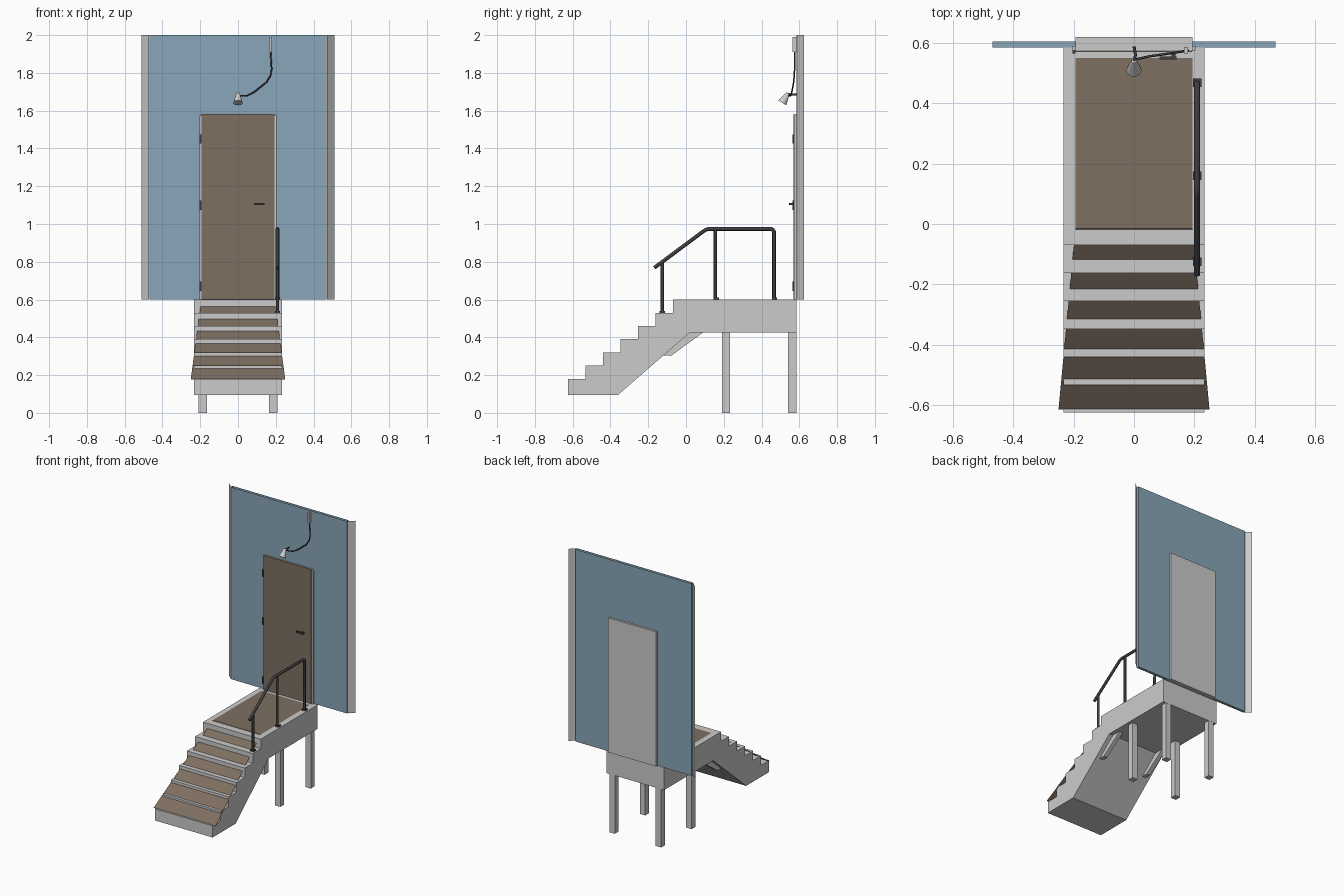
import bpy, bmesh, math
from mathutils import Vector

if "Cube" in bpy.data.objects:
    bpy.data.objects.remove(bpy.data.objects["Cube"])


def material(name, rgb):
    m = bpy.data.materials.new(name)
    m.diffuse_color = (*rgb, 1)
    m.use_nodes = True
    m.node_tree.nodes["Principled BSDF"].inputs["Base Color"].default_value = m.diffuse_color
    return m


BLUE = material("blue_paint", (0.25, 0.38, 0.48))
BROWN = material("brown_mat", (0.21, 0.16, 0.12))
DARK = material("dark_metal", (0.05, 0.05, 0.055))


def finish(name, bm, mat=None):
    me = bpy.data.meshes.new(name)
    bm.to_mesh(me)
    bm.free()
    ob = bpy.data.objects.new(name, me)
    bpy.context.collection.objects.link(ob)
    if mat:
        me.materials.append(mat)
    return ob


def box(name, x0, x1, y0, y1, z0, z1, mat=None, open_top=False):
    bm = bmesh.new()
    bmesh.ops.create_cube(bm, size=1)
    for v in bm.verts:
        v.co = (x1 if v.co.x > 0 else x0, y1 if v.co.y > 0 else y0, z1 if v.co.z > 0 else z0)
    if open_top:
        top = [f for f in bm.faces if f.normal.z > 0.9]
        bmesh.ops.delete(bm, geom=top, context='FACES_ONLY')
    return finish(name, bm, mat)


def prism(name, profile, x0, x1, mat=None):
    # side profile (y, z) extruded along x
    bm = bmesh.new()
    f = bm.faces.new([bm.verts.new((x0, y, z)) for y, z in profile])
    r = bmesh.ops.extrude_face_region(bm, geom=[f])
    for v in r["geom"]:
        if isinstance(v, bmesh.types.BMVert):
            v.co.x = x1
    bmesh.ops.recalc_face_normals(bm, faces=bm.faces)
    return finish(name, bm, mat)


def sheet(name, quads, mat=None):
    bm = bmesh.new()
    for q in quads:
        bm.faces.new([bm.verts.new(p) for p in q])
    bmesh.ops.remove_doubles(bm, verts=bm.verts, dist=1e-5)
    return finish(name, bm, mat)


def tube(name, pts, r, mat=None):
    cu = bpy.data.curves.new(name, 'CURVE')
    cu.dimensions = '3D'
    cu.bevel_depth = r
    cu.bevel_resolution = 2
    cu.use_fill_caps = True
    sp = cu.splines.new('POLY')
    sp.points.add(len(pts) - 1)
    for p, co in zip(sp.points, pts):
        p.co = (*co, 1)
    ob = bpy.data.objects.new(name, cu)
    bpy.context.collection.objects.link(ob)
    if mat:
        cu.materials.append(mat)
    return ob


# Stairs and landing as one stepped solid
profile = [(-0.625, 0.095)]
for i in range(7):
    y, z = -0.625 + i * 0.0925, 0.18 + i * 0.07
    profile += [(y, z), (min(y + 0.0925, 0.585) if i < 6 else 0.585, z)]
profile += [(0.585, 0.425), (0.02, 0.425), (-0.36, 0.095)]
prism("stairs_and_landing", profile, -0.233, 0.233)

# Brown runner: ramp sheet cutting the steps, then the landing mat
a, b = (-0.25, -0.615, 0.178), (0.25, -0.615, 0.178)
c, d = (0.194, -0.015, 0.602), (-0.194, -0.015, 0.602)
sheet("runner", [(a, b, c, d), (d, c, (0.194, 0.55, 0.602), (-0.194, 0.55, 0.602))], BROWN)

# Legs and diagonal braces
for s, side in ((-1, "left"), (1, "right")):
    for y, end in ((0.19, "front"), (0.54, "back")):
        x = s * 0.187
        box(f"{end}_{side}_leg", x - 0.022, x + 0.022, y, y + 0.044, 0, 0.43)
    prism(f"{side}_brace", [(-0.12, 0.305), (-0.075, 0.305), (0.09, 0.425), (0.02, 0.425)],
          s * 0.187 - 0.015, s * 0.187 + 0.015)

# Wall panel with open top and angled edge strips
box("wall_panel", -0.468, 0.468, 0.585, 0.605, 0.6, 2, BLUE, open_top=True)
for s, side in ((-1, "left"), (1, "right")):
    p, q = (s * 0.47, 0.588), (s * 0.51, 0.625)
    sheet(f"{side}_edge_strip", [((*p, 0.6), (*q, 0.6), (*q, 2), (*p, 2))])
    box(f"{side}_door_trim", min(s * 0.193, s * 0.203), max(s * 0.193, s * 0.203),
        0.575, 0.59, 0.6, 1.575)

# Door: grey slab with brown front, handle and hinges
box("door_slab", -0.194, 0.194, 0.573, 0.62, 0.6, 1.58)
box("door_front", -0.192, 0.192, 0.569, 0.574, 0.602, 1.582, BROWN)
box("door_handle", 0.085, 0.14, 0.545, 0.555, 1.1, 1.112, DARK)
box("handle_stem", 0.125, 0.137, 0.55, 0.572, 1.1, 1.112, DARK)
for i, z in enumerate((0.67, 1.1, 1.45)):
    box(f"hinge_{i}", -0.203, -0.193, 0.565, 0.577, z - 0.025, z + 0.025, DARK)

# Handrail with bent ends, posts and base collars
X = 0.209
tube("handrail", [(X, -0.168, 0.768), (X, 0.09, 0.96), (X, 0.103, 0.969), (X, 0.12, 0.974),
                  (X, 0.45, 0.974), (X, 0.46, 0.97), (X, 0.466, 0.96), (X, 0.466, 0.6)],
     0.01, DARK)
for i, (y, z0, z1) in enumerate(((-0.125, 0.53, 0.8), (0.155, 0.6, 0.972))):
    tube(f"rail_post_{i}", [(X, y, z0), (X, y, z1)], 0.009, DARK)
for i, (y, z) in enumerate(((-0.125, 0.53), (0.16, 0.6), (0.468, 0.6))):
    box(f"post_collar_{i}", X - 0.014, X + 0.014, y - 0.014, y + 0.014, z, z + 0.01, DARK)

# Lamp: tilted cone shade, wall stub, cable and junction box
bm = bmesh.new()
bmesh.ops.create_cone(bm, cap_ends=True, segments=16, radius1=0.025, radius2=0.009, depth=0.06)
shade = finish("lamp_shade", bm)
axis = Vector((0, 0.033, 0.053))
shade.rotation_euler = axis.to_track_quat('Z', 'Y').to_euler()
shade.location = (0, 0.525, 1.667)
for p in shade.data.polygons:
    p.use_smooth = len(p.vertices) == 4
tube("lamp_arm", [(0, 0.538, 1.69), (0.005, 0.56, 1.685), (0, 0.588, 1.685)], 0.005, DARK)
tube("lamp_cable", [(0.005, 0.545, 1.68), (0.05, 0.555, 1.68), (0.085, 0.56, 1.698),
                    (0.15, 0.57, 1.75), (0.172, 0.573, 1.785), (0.178, 0.575, 1.82),
                    (0.172, 0.577, 1.92)], 0.004, DARK)
box("junction_box", 0.166, 0.178, 0.565, 0.586, 1.91, 1.99)
